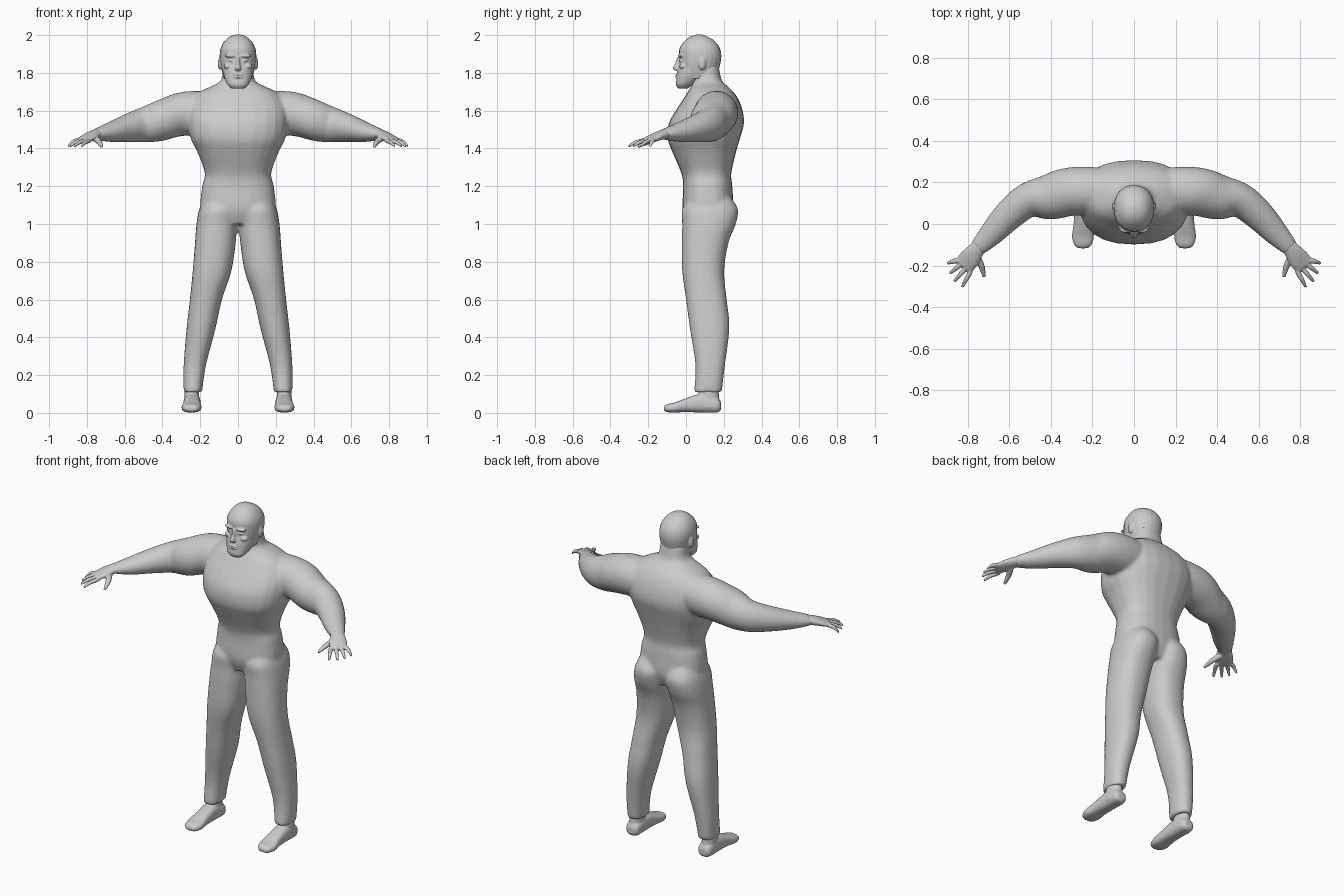
import bpy
import bmesh
import math
from mathutils import Vector

cube = bpy.data.objects.get("Cube")
if cube:
    bpy.data.objects.remove(cube, do_unlink=True)

grey = bpy.data.materials.new("plain grey")
grey.use_nodes = True
grey.diffuse_color = (0.6, 0.6, 0.6, 1)
shader = next(n for n in grey.node_tree.nodes if n.type == "BSDF_PRINCIPLED")
shader.inputs["Base Color"].default_value = grey.diffuse_color

SIDES = (1, -1)


def smooth_rows(rows, steps=4):
    """Refine a list of section rows with a Catmull-Rom spline."""
    result = []
    for i in range(len(rows) - 1):
        before, after = rows[max(i - 1, 0)], rows[min(i + 2, len(rows) - 1)]
        for s in range(steps):
            t = s / steps
            result.append([
                b + t / 2 * (c - a + t * (2 * a - 5 * b + 4 * c - d + t * (3 * (b - c) + d - a)))
                for a, b, c, d in zip(before, rows[i], rows[i + 1], after)])
    return result + [list(rows[-1])]


def loft(bm, sections, side=1, power=2.0, count=24):
    """Skin superellipse sections, each given as centre and two half axes."""
    rings = []
    for centre, u, v in sections:
        ring = []
        for k in range(count):
            angle = math.tau * k / count
            c, s = math.cos(angle), math.sin(angle)
            p = (centre + u * math.copysign(abs(c) ** (2 / power), c)
                 + v * math.copysign(abs(s) ** (2 / power), s))
            ring.append(bm.verts.new((p.x * side, p.y, p.z)))
        rings.append(ring)
    for low, high in zip(rings, rings[1:]):
        for k in range(count):
            n = (k + 1) % count
            bm.faces.new((low[k], low[n], high[n], high[k]))
    bm.faces.new(rings[0])
    bm.faces.new(rings[-1])


def upright(rows):
    """Level sections from rows of height, left, right, front, back."""
    return [(Vector(((a + b) / 2, (f + k) / 2, z)),
             Vector(((b - a) / 2, 0, 0)), Vector((0, (k - f) / 2, 0)))
            for z, a, b, f, k in smooth_rows(rows)]


def centred(rows):
    return upright([(z, -w, w, f, k) for z, w, f, k in rows])


def limb(rows):
    """Sections across a path from rows of x, y, z, half width, half height."""
    rows = smooth_rows(rows)
    sections = []
    for i, (x, y, z, w, h) in enumerate(rows):
        a, b = rows[max(i - 1, 0)], rows[min(i + 1, len(rows) - 1)]
        across = Vector((a[1] - b[1], b[0] - a[0], 0)).normalized()
        sections.append((Vector((x, y, z)), across * w, Vector((0, 0, h))))
    return sections


def blob(bm, centre, radii, side=1):
    """Small ellipsoid used for facial features."""
    made = bmesh.ops.create_uvsphere(bm, u_segments=16, v_segments=10, radius=1)
    for v in made["verts"]:
        v.co = Vector([c + r * p for c, r, p in zip(centre, radii, v.co)])
        v.co.x *= side


def finish(name, bm, voxel, rounds):
    """Fuse the overlapping volumes into one smooth skin."""
    bmesh.ops.recalc_face_normals(bm, faces=bm.faces)
    mesh = bpy.data.meshes.new(name)
    bm.to_mesh(mesh)
    bm.free()
    mesh.materials.append(grey)
    obj = bpy.data.objects.new(name, mesh)
    bpy.context.collection.objects.link(obj)
    fuse = obj.modifiers.new("fuse", "REMESH")
    fuse.mode = "VOXEL"
    fuse.voxel_size = voxel
    fuse.use_smooth_shade = True
    relax = obj.modifiers.new("relax", "SMOOTH")
    relax.factor = 0.5
    relax.iterations = rounds
    return obj


# Body: torso with neck, arms down to the wrists, trouser legs
body = bmesh.new()
loft(body, centred([
    (1.0, .17, .01, .22), (1.08, .2, -.018, .25), (1.2, .19, -.015, .245),
    (1.27, .176, -.025, .24), (1.38, .215, -.072, .265), (1.45, .25, -.097, .285),
    (1.53, .265, -.092, .307), (1.6, .265, -.055, .3), (1.66, .24, -.015, .278),
    (1.7, .2, .01, .25), (1.73, .14, .03, .22), (1.76, .09, .035, .19),
    (1.84, .08, .04, .172)]), power=2.4)
arm = limb([
    (.1, .16, 1.595, .1, .1), (.2, .16, 1.59, .115, .115), (.31, .155, 1.58, .117, .117),
    (.41, .13, 1.55, .11, .112), (.51, .115, 1.525, .085, .093), (.6, .045, 1.505, .075, .072),
    (.685, -.045, 1.485, .06, .05), (.755, -.118, 1.475, .041, .028)])
leg = upright([
    (1.15, .03, .17, .03, .23), (1.08, .002, .205, -.02, .275), (1, .004, .22, -.02, .264),
    (.9, .012, .228, -.022, .225), (.75, .035, .24, -.02, .202), (.6, .085, .255, 0, .216),
    (.45, .118, .272, .02, .23), (.25, .17, .288, .05, .206), (.11, .19, .288, .042, .19)])
for side in SIDES:
    loft(body, arm, side)
    loft(body, leg, side, power=2.3)
finish("body", body, .01, 5)

# Hands: palm, four fingers and a thumb
hands = bmesh.new()
palm = limb([
    (.735, -.097, 1.478, .04, .028), (.76, -.125, 1.473, .04, .026),
    (.792, -.167, 1.458, .05, .022), (.825, -.205, 1.442, .048, .014)])
outer, inner = Vector((.856, -.176, 1.442)), Vector((.79, -.232, 1.44))
tips = [(.9, -.19), (.888, -.238), (.866, -.278), (.828, -.304)]
for side in SIDES:
    loft(hands, palm, side)
    for i, (x, y) in enumerate(tips):
        base = outer.lerp(inner, i / 3)
        tip = Vector((x, y, 1.412))
        middle = base.lerp(tip, .5) + Vector((0, 0, .006))
        root = base.lerp(Vector((.792, -.167, 1.455)), .4)
        loft(hands, limb([(*root, .013, .012), (*base, .013, .012),
                          (*middle, .011, .011), (*tip, .007, .007)]), side, count=12)
    loft(hands, limb([(.765, -.15, 1.458, .02, .018), (.738, -.195, 1.438, .016, .016),
                      (.727, -.23, 1.422, .012, .012), (.721, -.255, 1.41, .008, .008)]),
         side, count=12)
finish("hands", hands, .004, 3)

# Feet: ankle and a long sole with rounded toes
feet = bmesh.new()
ankle = upright([(.03, .2, .29, .05, .18), (.08, .205, .284, .062, .176),
                 (.16, .208, .28, .07, .17)])
sole = [(Vector((x, y, (low + high) / 2)), Vector((w, 0, 0)), Vector((0, 0, (high - low) / 2)))
        for y, x, w, low, high in smooth_rows([
            (.186, .243, .022, .018, .055), (.165, .243, .042, .002, .08),
            (.08, .243, .045, .002, .1), (0, .244, .047, .004, .078),
            (-.06, .246, .053, .002, .055), (-.1, .246, .042, .004, .045),
            (-.117, .246, .024, .012, .032)])]
for side in SIDES:
    loft(feet, ankle, side)
    loft(feet, sole, side, power=2.6)
finish("feet", feet, .006, 3)

# Head: skull, jaw, nose, brow, cheeks, lips and ears
head = bmesh.new()
loft(head, centred([
    (1.77, .075, -.02, .165), (1.82, .088, -.036, .175), (1.88, .097, -.036, .187),
    (1.93, .092, -.034, .18), (1.97, .07, -.006, .15), (1.993, .042, .025, .112),
    (2.003, .012, .055, .085)]), power=2.2)
loft(head, centred([
    (1.718, .035, -.042, .01), (1.738, .056, -.053, .04), (1.77, .071, -.05, .08),
    (1.81, .08, -.046, .12), (1.845, .078, -.036, .12)]), power=2.3)
loft(head, centred([
    (1.885, .009, -.045, -.02), (1.85, .011, -.058, -.02), (1.825, .017, -.07, -.02),
    (1.812, .014, -.058, -.02)]), count=12)
for z in (1.789, 1.777):
    blob(head, (0, -.047, z), (.026, .01, .005))
for side in SIDES:
    blob(head, (.036, -.027, 1.89), (.034, .016, .01), side)
    blob(head, (.05, -.016, 1.835), (.025, .02, .016), side)
    blob(head, (.036, -.027, 1.865), (.014, .01, .006), side)
    blob(head, (.094, .085, 1.85), (.013, .021, .034), side)
finish("head", head, .004, 2)
